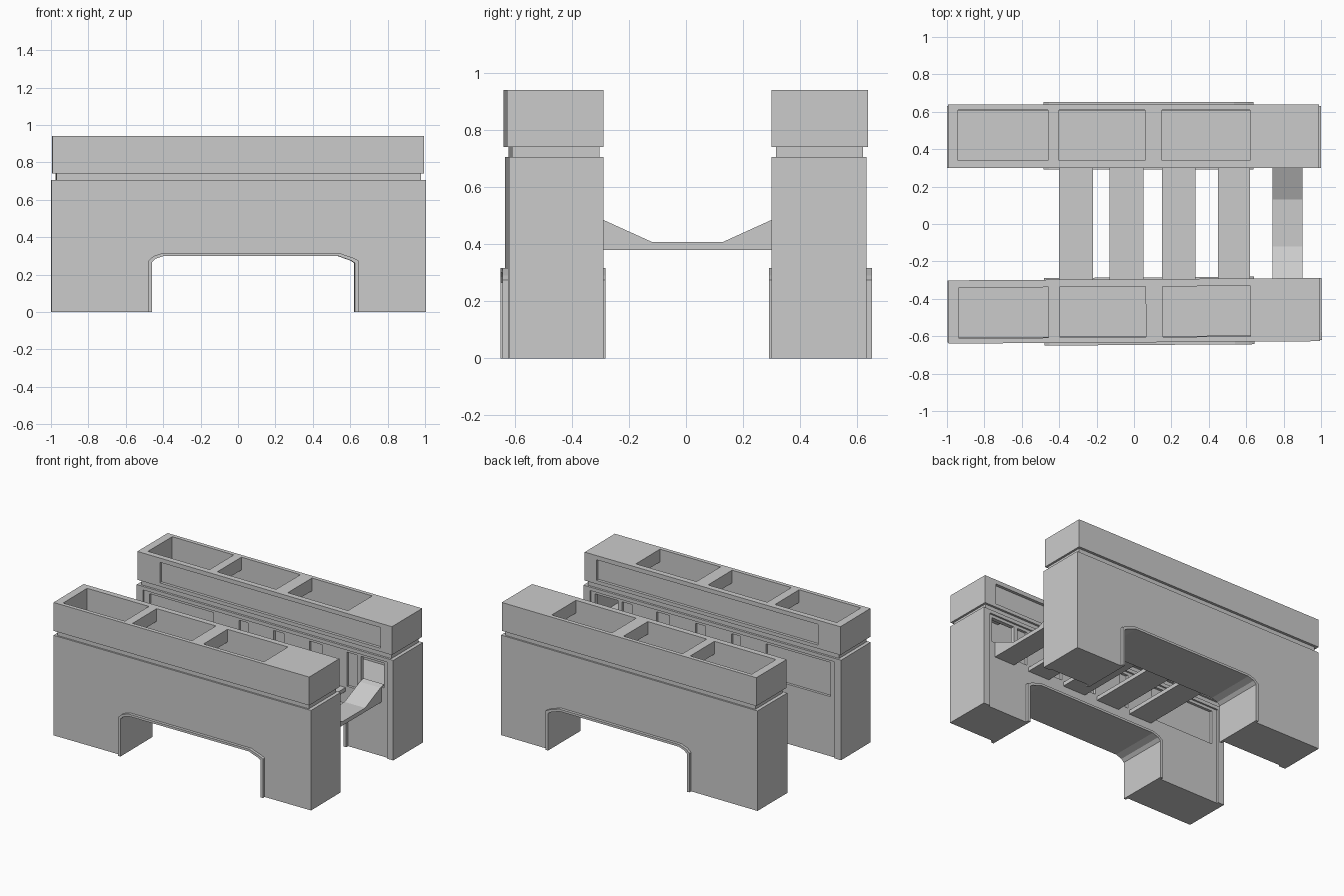
import bpy, bmesh

if "Cube" in bpy.data.objects:
    bpy.data.objects.remove(bpy.data.objects["Cube"])


def prism(name, pts, lo, hi, axis):
    """Extrude a 2D profile along y (points are x,z) or along x (points are y,z)."""
    bm = bmesh.new()

    def place(p, t):
        return (p[0], t, p[1]) if axis == 'y' else (t, p[0], p[1])
    a = [bm.verts.new(place(p, lo)) for p in pts]
    b = [bm.verts.new(place(p, hi)) for p in pts]
    bm.faces.new(a)
    bm.faces.new(b)
    n = len(pts)
    for i in range(n):
        j = (i + 1) % n
        bm.faces.new((a[i], a[j], b[j], b[i]))
    bmesh.ops.recalc_face_normals(bm, faces=bm.faces)
    me = bpy.data.meshes.new(name)
    bm.to_mesh(me)
    bm.free()
    ob = bpy.data.objects.new(name, me)
    bpy.context.collection.objects.link(ob)
    return ob


def box(name, x0, x1, y0, y1, z0, z1):
    return prism(name, [(x0, z0), (x1, z0), (x1, z1), (x0, z1)],
                 min(y0, y1), max(y0, y1), 'y')


def cut(ob, cutter):
    mod = ob.modifiers.new("cut", 'BOOLEAN')
    mod.operation = 'DIFFERENCE'
    mod.solver = 'EXACT'
    mod.object = cutter
    bpy.context.view_layer.objects.active = ob
    bpy.ops.object.modifier_apply(modifier=mod.name)
    bpy.data.objects.remove(cutter)


INNER, OUTER = 0.30, 0.632
BEAMS = [(-0.40, -0.22), (-0.13, 0.05), (0.15, 0.33), (0.45, 0.62)]
CHUTE = (0.74, 0.90)
POCKETS = [(-0.94, -0.46), (-0.40, 0.06), (0.15, 0.62)]
ARCH = [(-0.465, 0), (-0.465, 0.265), (-0.445, 0.285), (-0.40, 0.30),
        (0.53, 0.30), (0.60, 0.275), (0.62, 0.262), (0.62, 0)]
RIM = [(-0.483, 0), (-0.483, 0.275), (-0.455, 0.299), (-0.405, 0.316),
       (0.535, 0.316), (0.61, 0.29), (0.64, 0.275), (0.64, 0)]

for s, side in ((-1, "front"), (1, "back")):
    def slab(name, x0, x1, d0, d1, z0, z1):
        return box(name, x0, x1, s * d0, s * d1, z0, z1)

    # body wall with arched passage
    outline = [(-1, 0)] + RIM + [(1, 0), (1, 0.705), (-1, 0.705)]
    body = prism(side + "_wall", outline, min(s * INNER, s * OUTER), max(s * INNER, s * OUTER), 'y')
    cut(body, slab("hollow", -0.94, 0.94, 0.34, 0.605, 0.48, 0.75))
    cut(body, slab("panel", -0.95, 0.95, 0.2, INNER + 0.012, -0.1, 0.68))

    # window recesses between the beams, open window above the chute
    edges = [-0.92] + [e for b in BEAMS for e in b] + [0.72]
    for x0, x1 in zip(edges[0::2], edges[1::2]):
        cut(body, slab("window", x0 + 0.01, x1 - 0.01, 0.2, INNER + 0.03, 0.42, 0.66))
    cut(body, slab("chute_window", CHUTE[0], CHUTE[1] + 0.02, 0.2, 0.37, 0.485, 0.66))

    # recessed neck joining wall and cap
    neck = slab(side + "_neck", -0.975, 0.975, INNER + 0.015, OUTER - 0.012, 0.70, 0.745)
    cut(neck, slab("hollow", -0.94, 0.94, 0.34, 0.605, 0.6, 0.8))

    # cap with three open pockets and a long inner panel
    cap = slab(side + "_cap", -0.995, 0.99, INNER, OUTER + 0.006, 0.74, 0.94)
    cut(cap, slab("hollow", -0.94, 0.94, 0.34, 0.61, 0.7, 0.85))
    for x0, x1 in POCKETS:
        cut(cap, slab("pocket", x0, x1, 0.34, 0.61, 0.8, 1.0))
    cut(cap, slab("panel", -0.82, 0.90, 0.2, INNER + 0.02, 0.765, 0.91))

    # raised rim lining the arch
    rim = prism(side + "_arch_rim", RIM + ARCH[::-1], min(s * 0.291, s * 0.652),
                max(s * 0.291, s * 0.652), 'y')

    # the front row is turned very slightly
    if s < 0:
        for ob in (body, neck, cap, rim):
            ob.rotation_euler.z = 0.0065
            ob.location.y = 0.005

# flat cross beams between the rows
for i, (x0, x1) in enumerate(BEAMS):
    box("cross_beam_%d" % (i + 1), x0, x1, -0.315, 0.315, 0.38, 0.408)

# end beam with flared ends
flare = [(-0.34, 0.38), (0.34, 0.38), (0.34, 0.495), (0.30, 0.485), (0.13, 0.408),
         (-0.12, 0.408), (-0.29, 0.485), (-0.34, 0.495)]
prism("flared_beam", flare, CHUTE[0], CHUTE[1], 'x')
